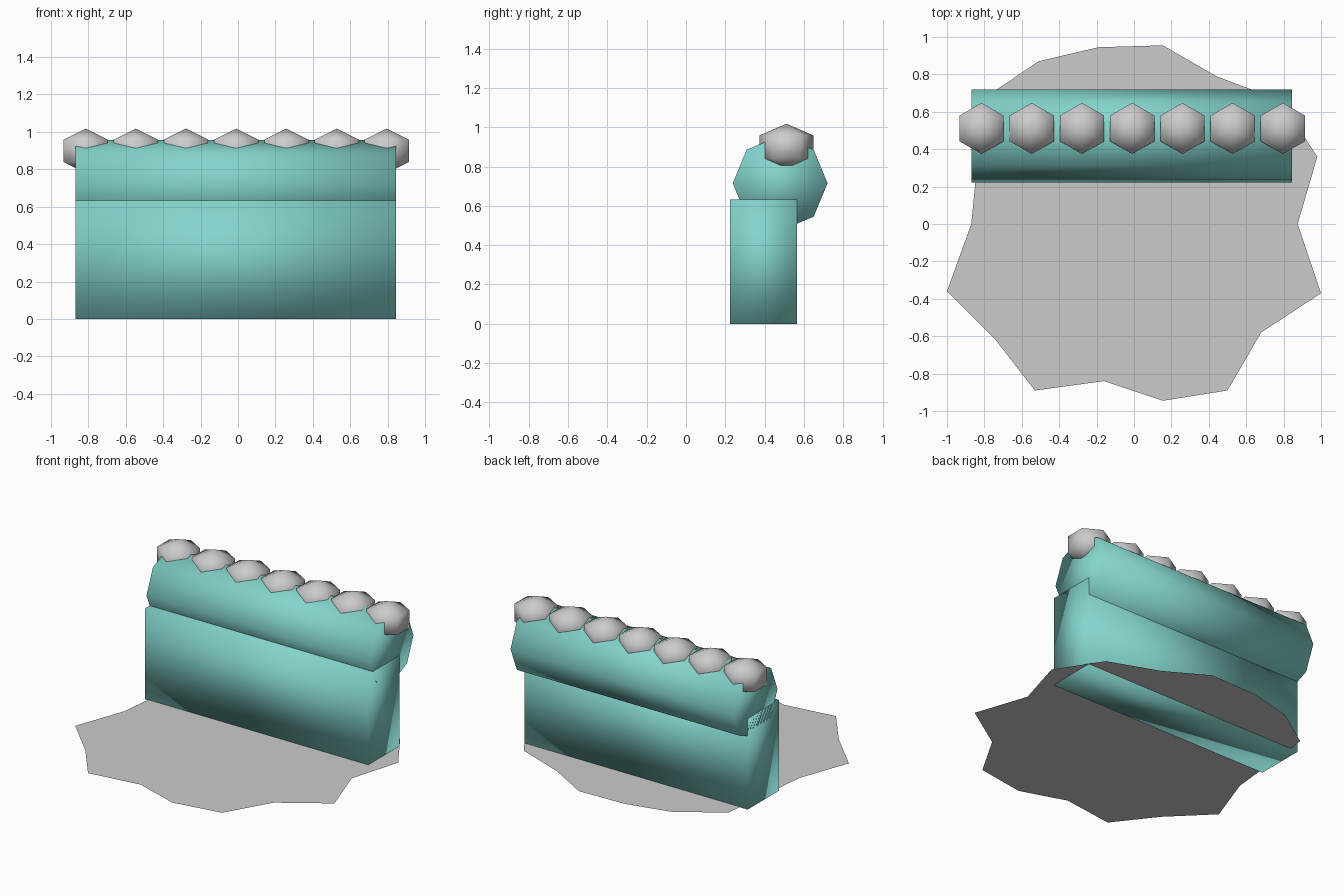
import bpy, bmesh
from math import pi
from mathutils import Matrix

if "Cube" in bpy.data.objects:
    bpy.data.objects.remove(bpy.data.objects["Cube"])

def add_object(name, bm, mat=None, smooth=True):
    bmesh.ops.recalc_face_normals(bm, faces=bm.faces)
    for f in bm.faces:
        f.smooth = smooth
    me = bpy.data.meshes.new(name)
    bm.to_mesh(me)
    bm.free()
    if mat:
        me.materials.append(mat)
    ob = bpy.data.objects.new(name, me)
    bpy.context.collection.objects.link(ob)
    return ob

teal = bpy.data.materials.new("teal")
teal.diffuse_color = (0.23, 0.66, 0.61, 1)
teal.use_nodes = True
teal.node_tree.nodes["Principled BSDF"].inputs["Base Color"].default_value = teal.diffuse_color

X0, X1 = -0.87, 0.845            # shared ends of wall and roll
XC, LENGTH = (X0 + X1) / 2, X1 - X0

# Irregular 18-sided ground sheet, one vertex every 20 degrees
outline = [(0.875, 0), (0.98, 0.36), (0.785, 0.66), (0.44, 0.79), (0.155, 0.955),
           (-0.19, 0.945), (-0.51, 0.87), (-0.80, 0.674), (-0.84, 0.305),
           (-0.87, 0), (-1, -0.36), (-0.74, -0.62), (-0.53, -0.89),
           (-0.16, -0.84), (0.155, -0.945), (0.5, -0.89), (0.68, -0.58), (1, -0.37)]
bm = bmesh.new()
face = bm.faces.new([bm.verts.new((x, y, 0.003)) for x, y in outline])
ground = add_object("ground_patch", bm, smooth=False)
if ground.data.polygons[0].normal.z < 0:
    ground.data.flip_normals()

# Wall block
bm = bmesh.new()
bmesh.ops.create_cube(bm, size=1, matrix=Matrix.Translation((XC, 0.394, 0.316))
                      @ Matrix.Diagonal((LENGTH, 0.342, 0.632, 1)))
add_object("wall", bm, teal)

# Eight-sided roll along the top of the wall
bm = bmesh.new()
bmesh.ops.create_cone(bm, cap_ends=True, segments=8, radius1=0.241, radius2=0.241,
                      depth=LENGTH, matrix=Matrix.Translation((XC, 0.479, 0.715))
                      @ Matrix.Rotation(pi / 2, 4, 'Y'))
add_object("top_roll", bm, teal)

# Row of low-poly flattened stones
for i in range(7):
    bm = bmesh.new()
    bmesh.ops.create_uvsphere(bm, u_segments=6, v_segments=3, radius=0.158,
                              matrix=Matrix.Translation((-0.815 + 0.2685 * i, 0.511, 0.899))
                              @ Matrix.Diagonal((1, 1, 0.75, 1)))
    add_object(f"stone_{i + 1}", bm)
